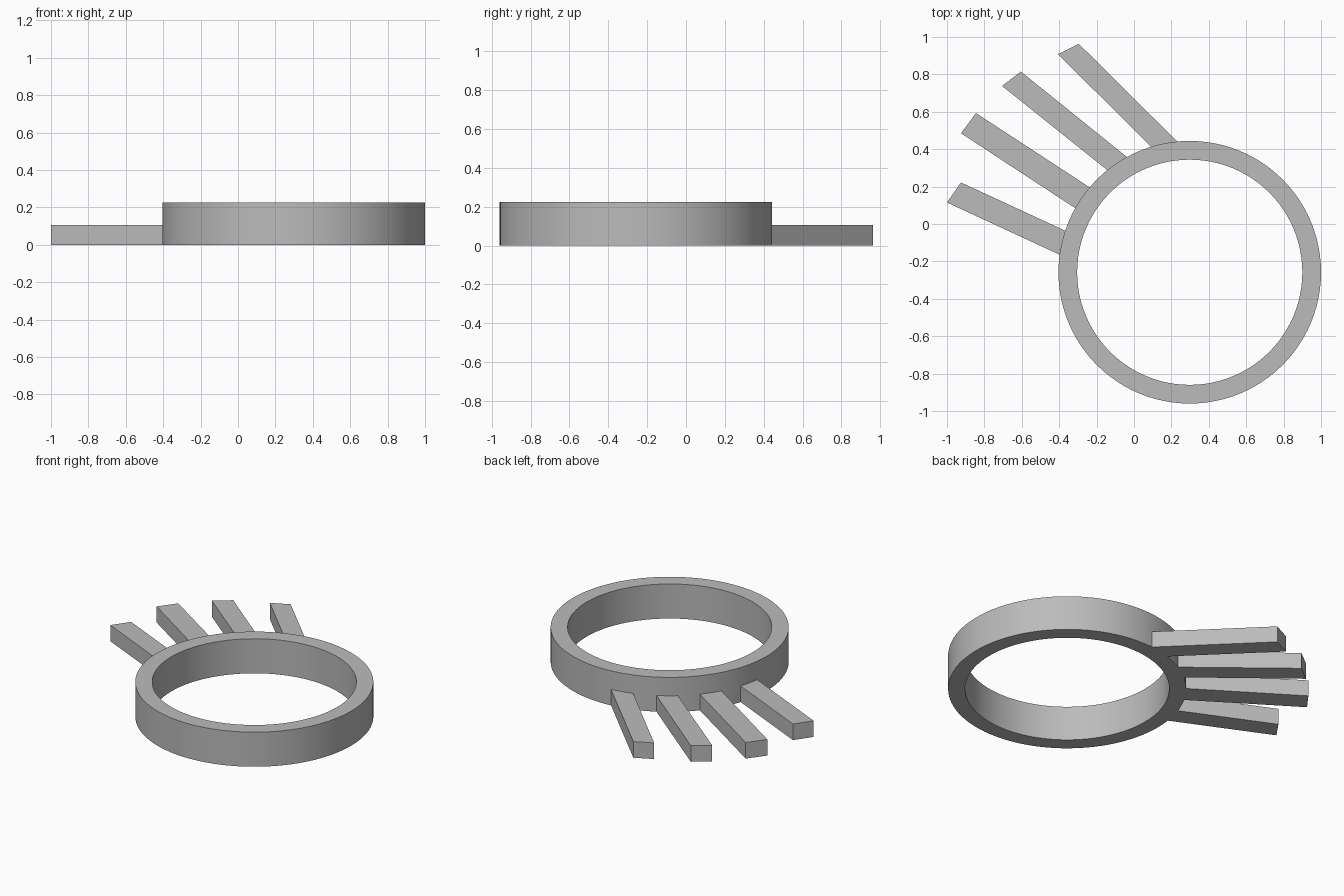
import bpy, bmesh
from math import cos, sin, tau
from mathutils import Vector

cube = bpy.data.objects.get("Cube")
if cube:
    bpy.data.objects.remove(cube, do_unlink=True)

grey = bpy.data.materials.new("plain grey")
grey.use_nodes = True
colour = (0.5, 0.5, 0.5, 1)
grey.diffuse_color = colour
grey.node_tree.nodes["Principled BSDF"].inputs["Base Color"].default_value = colour

CENTRE = Vector((0.298, -0.258))
OUTER, INNER = 0.702, 0.602
RING_HEIGHT, BAR_HEIGHT = 0.225, 0.105
SIDES = 96


def add_object(name, bm):
    bmesh.ops.recalc_face_normals(bm, faces=bm.faces)
    mesh = bpy.data.meshes.new(name)
    bm.to_mesh(mesh)
    bm.free()
    mesh.materials.append(grey)
    obj = bpy.data.objects.new(name, mesh)
    bpy.context.collection.objects.link(obj)
    return obj


# Ring: rectangular section swept around the centre
bm = bmesh.new()
section = [(OUTER, 0), (OUTER, RING_HEIGHT), (INNER, RING_HEIGHT), (INNER, 0)]
loops = []
for i in range(SIDES):
    a = tau * i / SIDES
    loops.append([bm.verts.new((CENTRE.x + r * cos(a), CENTRE.y + r * sin(a), z))
                  for r, z in section])
for i in range(SIDES):
    here, after = loops[i], loops[(i + 1) % SIDES]
    for k in range(4):
        n = (k + 1) % 4
        bm.faces.new((here[k], after[k], after[n], here[n]))
ring = add_object("ring", bm)
bpy.context.view_layer.objects.active = ring
ring.select_set(True)
bpy.ops.object.shade_smooth_by_angle(angle=0.6)


# Bars: outlines with two tip corners, then two root corners on the ring
def add_bar(name, tip_a, tip_b, root_b, root_a):
    tip_a, tip_b, root_b, root_a = map(Vector, (tip_a, tip_b, root_b, root_a))
    # Sink the root a little into the ring wall
    root_a += (root_a - tip_a).normalized() * 0.025
    root_b += (root_b - tip_b).normalized() * 0.025
    bm = bmesh.new()
    base = bm.faces.new([bm.verts.new((p.x, p.y, 0))
                         for p in (tip_a, tip_b, root_b, root_a)])
    top = bmesh.ops.extrude_face_region(bm, geom=[base], use_keep_orig=True)["geom"]
    bmesh.ops.translate(bm, vec=(0, 0, BAR_HEIGHT),
                        verts=[v for v in top if isinstance(v, bmesh.types.BMVert)])
    add_object(name, bm)


add_bar("bar_right", (-1, 0.115), (-0.925, 0.222), (-0.37, -0.035), (-0.40, -0.163))
add_bar("bar_mid_right", (-0.925, 0.485), (-0.845, 0.593), (-0.24, 0.198), (-0.315, 0.085))
add_bar("bar_mid_left", (-0.705, 0.738), (-0.605, 0.815), (-0.04, 0.36), (-0.145, 0.29))
add_bar("bar_left", (-0.407, 0.908), (-0.295, 0.963), (0.232, 0.44), (0.09, 0.415))
